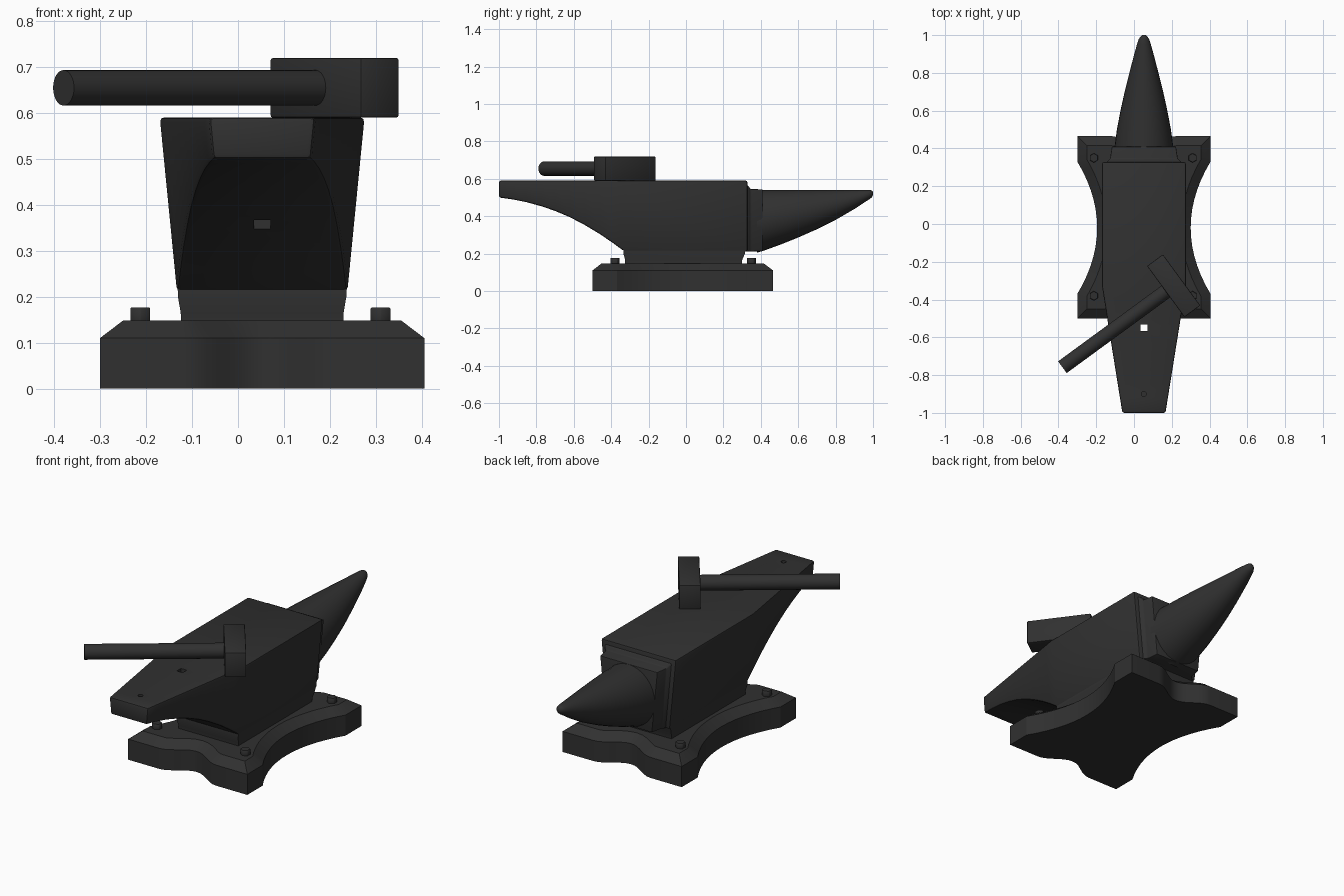
import bpy, bmesh, math
from mathutils import Vector, Matrix

if "Cube" in bpy.data.objects:
    bpy.data.objects.remove(bpy.data.objects["Cube"])

CX = 0.0525  # centre line of the anvil

iron = bpy.data.materials.new("dark_iron")
iron.diffuse_color = (0.03, 0.03, 0.03, 1)
iron.use_nodes = True
iron.node_tree.nodes["Principled BSDF"].inputs["Base Color"].default_value = iron.diffuse_color


def finish(name, bm, bevel=0.0, segs=2, angle=35, cutters=()):
    bmesh.ops.recalc_face_normals(bm, faces=bm.faces[:])
    me = bpy.data.meshes.new(name)
    bm.to_mesh(me)
    bm.free()
    ob = bpy.data.objects.new(name, me)
    bpy.context.collection.objects.link(ob)
    me.materials.append(iron)
    for o in bpy.context.selected_objects:
        o.select_set(False)
    bpy.context.view_layer.objects.active = ob
    ob.select_set(True)
    if bevel:
        m = ob.modifiers.new("bevel", 'BEVEL')
        m.width, m.segments = bevel, segs
        m.limit_method, m.angle_limit = 'ANGLE', math.radians(30)
        bpy.ops.object.modifier_apply(modifier=m.name)
    for c in cutters:
        m = ob.modifiers.new("cut", 'BOOLEAN')
        m.object, m.operation, m.solver = c, 'DIFFERENCE', 'EXACT'
        bpy.ops.object.modifier_apply(modifier=m.name)
        bpy.data.objects.remove(c)
    bpy.ops.object.shade_smooth_by_angle(angle=math.radians(angle))
    return ob


def loft(rings):
    bm = bmesh.new()
    vs = [[bm.verts.new(p) for p in r] for r in rings]
    n = len(vs[0])
    for a, b in zip(vs, vs[1:]):
        for i in range(n):
            bm.faces.new((a[i], a[(i + 1) % n], b[(i + 1) % n], b[i]))
    bm.faces.new(vs[0])
    bm.faces.new(vs[-1][::-1])
    return bm


def prism(sides, r, depth, loc, rot=Matrix()):
    bm = bmesh.new()
    bmesh.ops.create_cone(bm, cap_ends=True, segments=sides, radius1=r, radius2=r,
                          depth=depth, matrix=Matrix.Translation(loc) @ rot)
    return bm


def trapezoid(y, w_top, z0, z1):
    # section across the anvil, sides leaning inwards towards the bottom
    w_bot = w_top - 0.0985 * (z1 - z0)
    return [(CX - w_top, y, z1), (CX + w_top, y, z1), (CX + w_bot, y, z0), (CX - w_bot, y, z0)]


def rect(w, y0, y1, z):
    return [(CX - w, y0, z), (CX + w, y0, z), (CX + w, y1, z), (CX - w, y1, z)]


# Base plate: rectangle with hollowed sides and a sloped top rim
HX, Y0, Y1 = 0.3525, -0.5, 0.465
N = 14
outline = []
steps = [-1 + 2 * i / N for i in range(N + 1)]


def notch(t):
    return 0.075 * (0.5 + 0.5 * math.cos(math.pi * t))


outline.append((CX - HX, Y0))
outline += [(CX + 0.17 * t, Y0 + notch(t)) for t in steps]
outline.append((CX + HX, Y0))
outline += [(CX + HX - 0.105 * (1 - t * t), -0.02 + 0.35 * t) for t in steps]
outline.append((CX + HX, Y1))
outline += [(CX - 0.17 * t, Y1 - notch(t)) for t in steps]
outline.append((CX - HX, Y1))
outline += [(CX - HX + 0.105 * (1 - t * t), -0.02 - 0.35 * t) for t in steps]
bm = loft([[(x, y, z) for x, y in outline] for z in (0, 0.11)])
bmesh.ops.recalc_face_normals(bm, faces=bm.faces[:])
bm.faces.ensure_lookup_table()
top = max(bm.faces, key=lambda f: f.calc_center_median().z)
bmesh.ops.inset_region(bm, faces=[top], thickness=0.05, depth=0.038, use_even_offset=True)
finish("base_plate", bm, angle=25)

# Waist between base and body
finish("waist", loft([rect(0.176, -0.325, 0.30, 0.13), rect(0.177, -0.325, 0.30, 0.165),
                      rect(0.183, -0.335, 0.315, 0.20), rect(0.184, -0.33, 0.32, 0.23)]))

# Body with tapering heel, square hole and round hole
heel = [(-1, 0.50), (-0.93, 0.49), (-0.85, 0.474), (-0.77, 0.452), (-0.7, 0.428), (-0.62, 0.394),
        (-0.54, 0.352), (-0.46, 0.304), (-0.39, 0.256), (-0.33, 0.212)]
rings = [trapezoid(y, 0.115 + 0.1075 * (y + 1) / 0.67, z, 0.59) for y, z in heel]
rings += [trapezoid(0.328, 0.2225, 0.21, 0.59)]
square = finish("square_hole_cutter",
                prism(4, 0.025, 0.6, (CX, -0.55, 0.5), Matrix.Rotation(math.pi / 4, 4, 'Z')))
pin = finish("round_hole_cutter", prism(16, 0.013, 0.1, (CX, -0.9, 0.60)))
for c in (square, pin):
    c.hide_render = True
finish("body", loft(rings), bevel=0.01, cutters=(square, pin))

# Stepped shoulder behind the horn
finish("shoulder", loft([trapezoid(0.30, 0.205, 0.212, 0.575), trapezoid(0.332, 0.195, 0.211, 0.565),
                         trapezoid(0.345, 0.18, 0.21, 0.545), trapezoid(0.41, 0.17, 0.212, 0.543)]),
       bevel=0.006)

# Horn: round sections sharing one straight top line
horn = [(0.38, 0.205, 0.158), (0.42, 0.217, 0.154), (0.5, 0.246, 0.143), (0.6, 0.286, 0.124),
        (0.7, 0.33, 0.102), (0.8, 0.38, 0.077), (0.9, 0.438, 0.051), (0.95, 0.471, 0.037),
        (0.98, 0.49, 0.027), (0.993, 0.50, 0.018), (1.0, 0.512, 0.009)]
rings = []
for y, z0, w in horn:
    z1 = 0.541 if y < 0.99 else 0.541 - (y - 0.99) * 1.2
    rings.append([(CX + w * math.cos(a), y, (z0 + z1) / 2 + (z1 - z0) / 2 * math.sin(a))
                  for a in (math.tau * i / 32 for i in range(32))])
finish("horn", loft(rings), angle=50)

# Hold-down bolts
for i, (x, y) in enumerate([(-0.2125, 0.35), (0.31, 0.35), (-0.2125, -0.38), (0.31, -0.38)]):
    finish(f"bolt_{i + 1}", prism(6, 0.025, 0.04, (x, y, 0.156)), bevel=0.002, segs=1)

# Hammer resting on the face
hc = Vector((0.21, -0.327, 0.654))
turn = Matrix.Rotation(math.radians(-53.8), 4, 'Z')
bm = bmesh.new()
bmesh.ops.create_cube(bm, size=1, matrix=Matrix.Translation(hc) @ turn
                      @ Matrix.Diagonal((0.335, 0.104, 0.13, 1)))
finish("hammer_head", bm, bevel=0.005)
along = turn @ Vector((0, -1, 0))
finish("hammer_handle", prism(32, 0.0385, 0.73, hc + along * 0.365,
                              turn @ Matrix.Rotation(math.pi / 2, 4, 'X')))
